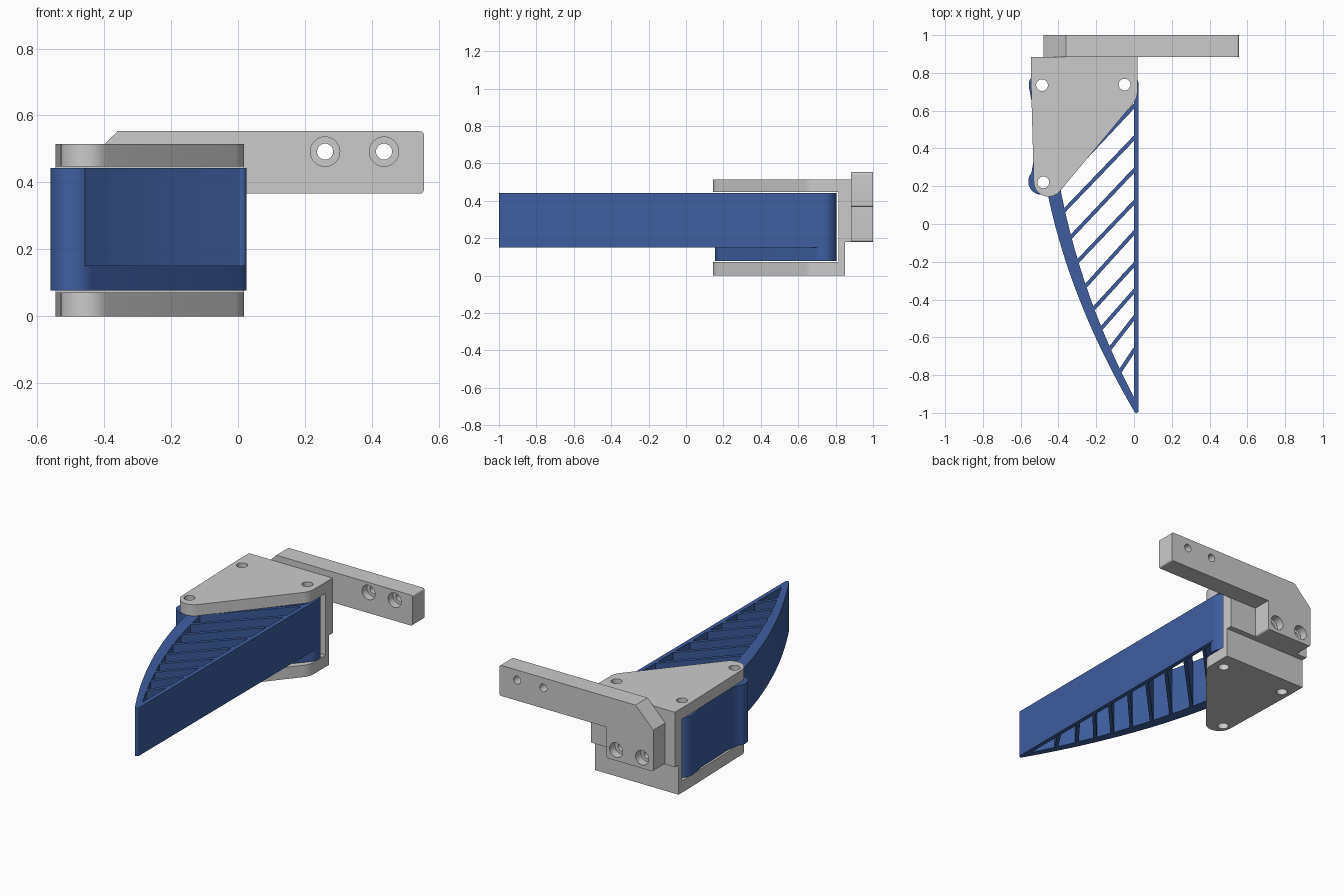
import bpy, bmesh
from math import sin, cos, tan, radians, pi
from mathutils import Vector

if "Cube" in bpy.data.objects:
    bpy.data.objects.remove(bpy.data.objects["Cube"])

AXES = {'z': lambda u, v, w: (u, v, w), 'y': lambda u, v, w: (u, w, v), 'x': lambda u, v, w: (w, u, v)}
blue = bpy.data.materials.new("finger_blue")
blue.diffuse_color = (0.05, 0.11, 0.35, 1)
blue.use_nodes = True
blue.node_tree.nodes["Principled BSDF"].inputs["Base Color"].default_value = blue.diffuse_color


def prism(name, pts, lo, hi, axis='z', mat=None):
    """Extrude a 2D outline between lo and hi along an axis."""
    bm = bmesh.new()
    f = bm.faces.new([bm.verts.new(AXES[axis](p[0], p[1], lo)) for p in pts])
    new = bmesh.ops.extrude_face_region(bm, geom=[f])['geom']
    move = Vector(AXES[axis](0, 0, hi - lo))
    bmesh.ops.translate(bm, vec=move, verts=[g for g in new if isinstance(g, bmesh.types.BMVert)])
    bmesh.ops.recalc_face_normals(bm, faces=bm.faces)
    me = bpy.data.meshes.new(name)
    bm.to_mesh(me)
    bm.free()
    ob = bpy.data.objects.new(name, me)
    bpy.context.collection.objects.link(ob)
    if mat:
        me.materials.append(mat)
    return ob


def arc(cx, cy, r, a0, a1, n=16):
    return [(cx + r * cos(radians(a0 + (a1 - a0) * i / n)),
             cy + r * sin(radians(a0 + (a1 - a0) * i / n))) for i in range(n + 1)]


def circle(cx, cy, r, n=32):
    return arc(cx, cy, r, 0, 360, n)[:-1]


def fillet(corners, n=10):
    """Outline from (u, v, radius) corners."""
    out = []
    for i, (u, v, r) in enumerate(corners):
        p = Vector((u, v))
        if r == 0:
            out.append((u, v))
            continue
        a = (Vector(corners[i - 1][:2]) - p).normalized()
        b = (Vector(corners[(i + 1) % len(corners)][:2]) - p).normalized()
        half = a.angle(b) / 2
        c = p + (a + b).normalized() * (r / sin(half))
        s, e = p + a * (r / tan(half)) - c, p + b * (r / tan(half)) - c
        total = pi - 2 * half
        for k in range(n + 1):
            t = k / n
            q = (s * sin((1 - t) * total) + e * sin(t * total)) / sin(total)
            out.append(tuple(c + q))
    return out


def bezier(p0, p1, p2, n=24):
    p0, p1, p2 = map(Vector, (p0, p1, p2))
    return [tuple(p0 * (1 - i / n) ** 2 + p1 * 2 * (i / n) * (1 - i / n) + p2 * (i / n) ** 2)
            for i in range(n + 1)]


def combine(ob, others, op):
    """Apply boolean operations and remove the helper objects."""
    for o in others:
        o.hide_render = True
        m = ob.modifiers.new(op, 'BOOLEAN')
        m.operation, m.solver, m.object = op, 'EXACT', o
        bpy.context.view_layer.objects.active = ob
        bpy.ops.object.modifier_apply(modifier=m.name)
        bpy.data.objects.remove(o)


PINS = [(-0.487, 0.735), (-0.05, 0.738), (-0.48, 0.22)]


def pin_cutters():
    return [prism("pin_cutter", circle(x, y, 0.031), -0.1, 0.7) for x, y in PINS]


# Bracket: two plates, stepped back wall and L-shaped mounting arm
def plate_outline(back):
    return fillet([(-0.545, back, 0), (0.018, back, 0), (0.018, 0.666, 0.1),
                   (-0.525, 0.014, 0.078), (-0.545, 0.75, 0)])


bracket = prism("mounting_bracket", plate_outline(0.85), 0, 0.072)
top = prism("top_plate", plate_outline(0.885), 0.447, 0.515)
wall = prism("back_wall", [(0.815, 0.03), (0.85, 0.03), (0.85, 0.18), (0.885, 0.18),
                           (0.885, 0.515), (0.815, 0.515)], -0.545, 0.018, 'x')
arm = prism("arm", fillet([(-0.48, 0.18, 0.012), (-0.165, 0.18, 0.012), (-0.165, 0.367, 0),
                           (0.555, 0.367, 0.012), (0.555, 0.553, 0.012),
                           (-0.36, 0.553, 0), (-0.48, 0.433, 0)]), 0.883, 1.0, 'y')
combine(bracket, [wall, top, arm], 'UNION')

# Screw holes: counterbored on the front of the arm and the back of the leg
cutters = pin_cutters()
for x, z, lo, hi in [(0.26, 0.492, 0.8, 0.93), (0.436, 0.492, 0.8, 0.93),
                     (-0.23, 0.245, 0.95, 1.1), (-0.405, 0.245, 0.95, 1.1)]:
    cutters.append(prism("screw_cutter", circle(x, z, 0.024), 0.78, 1.1, 'y'))
    cutters.append(prism("bore_cutter", circle(x, z, 0.044), lo, hi, 'y'))
combine(bracket, cutters, 'DIFFERENCE')

# Finger base: solid three-lobed block held between the plates
base = prism("finger_base", arc(-0.487, 0.735, 0.07, 90, 190) + [(-0.537, 0.62), (-0.528, 0.35)]
             + arc(-0.49, 0.225, 0.07, 140, 320) + arc(-0.045, 0.735, 0.07, -40, 90),
             0.078, 0.443, 'z', blue)
combine(base, pin_cutters(), 'DIFFERENCE')

# Finger skins: straight gripping face and curved back
grip = prism("grip_face", arc(0.0125, -0.9875, 0.0125, 180, 360) + [(0.025, 0.735), (0, 0.735)],
             0.15, 0.443, 'z', blue)
back = prism("curved_back", bezier((-0.46, 0.175), (-0.343, -0.405), (0.004, -0.997))
             + bezier((-0.39, 0.19), (-0.28, -0.39), (0.012, -0.94))[::-1], 0.15, 0.443, 'z', blue)

# Slanted cross ribs: (x, y) at the curved back, y at the grip face
RIBS = [(-0.40, 0.20, 0.63), (-0.37, 0.07, 0.46), (-0.335, -0.07, 0.29), (-0.30, -0.20, 0.12),
        (-0.257, -0.33, -0.04), (-0.215, -0.45, -0.21), (-0.175, -0.555, -0.35),
        (-0.135, -0.67, -0.49), (-0.08, -0.79, -0.66)]
ribs = []
for i, (x, y, y2) in enumerate(RIBS):
    a, b = Vector((x, y)), Vector((0.005, y2))
    d = (b - a).normalized()
    a -= d * 0.015
    s = Vector((-d.y, d.x)) * 0.01
    ribs.append(prism(f"cross_rib_{i + 1}", [a - s, b - s, b + s, a + s], 0.15, 0.443, 'z', blue))

# Smooth curved walls, keep edges sharp
bpy.ops.object.select_all(action='DESELECT')
for o in (bracket, base, grip, back):
    o.select_set(True)
bpy.context.view_layer.objects.active = bracket
bpy.ops.object.shade_smooth_by_angle(angle=radians(30))
